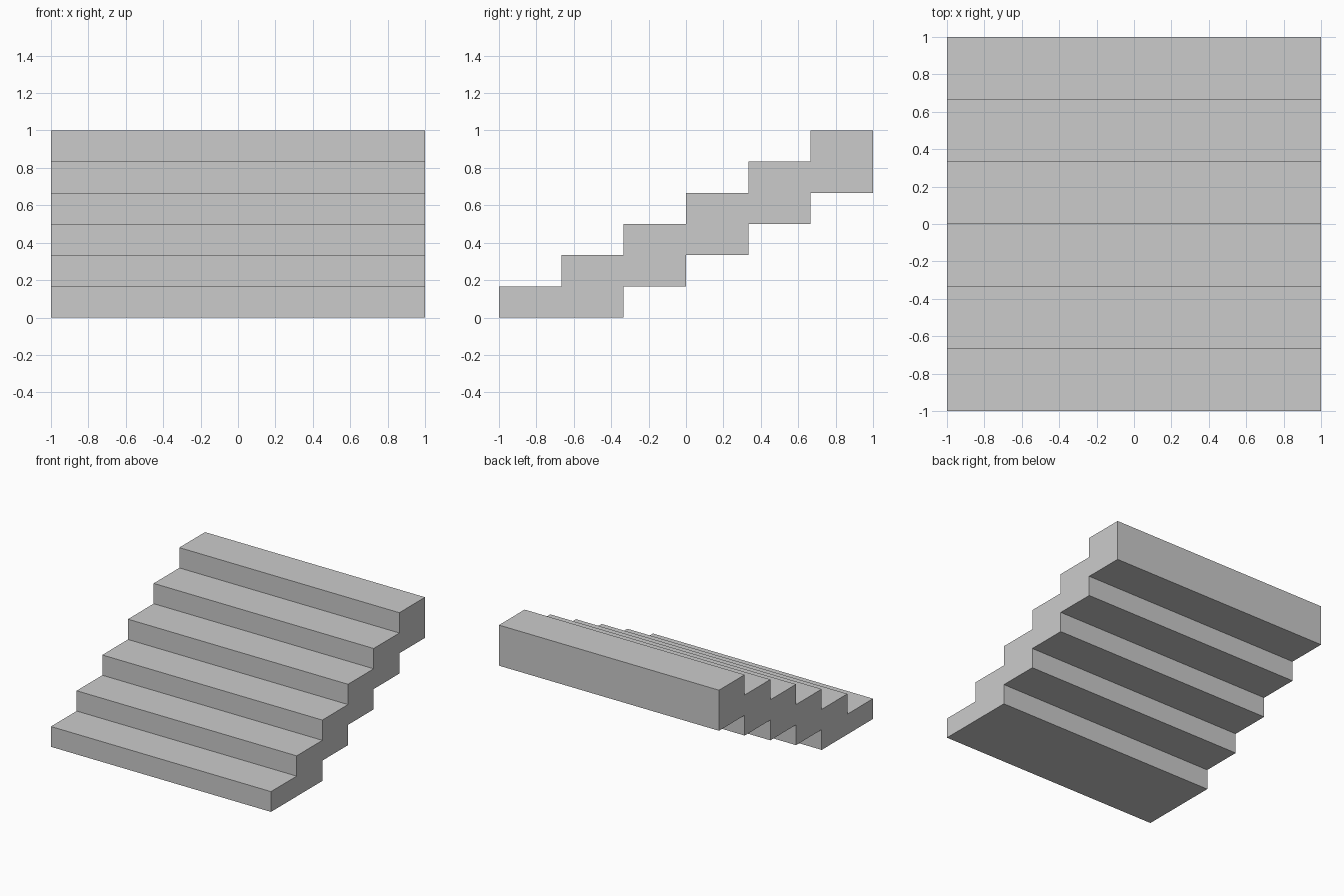
import bpy
import bmesh

if "Cube" in bpy.data.objects:
    bpy.data.objects.remove(bpy.data.objects["Cube"])

STEPS = 6
RUN, RISE = 2 / STEPS, 1 / STEPS
HALF_WIDTH = 1.0

# Side profile (y, z): treads going up, then the stepped underside coming down
profile = []
for i in range(STEPS):
    y, z = -1 + i * RUN, i * RISE
    profile += [(y, z), (y, z + RISE)]
profile.append((1, 1))
for i in range(STEPS - 1, 1, -1):
    y, z = -1 + i * RUN, (i - 1) * RISE
    profile += [(y + RUN, z), (y, z)]
profile.append((-1 + 2 * RUN, 0))

# Extrude the profile across the full width
bm = bmesh.new()
side = bm.faces.new([bm.verts.new((-HALF_WIDTH, y, z)) for y, z in profile])
ext = bmesh.ops.extrude_face_region(bm, geom=[side], use_keep_orig=True)
verts = [g for g in ext["geom"] if isinstance(g, bmesh.types.BMVert)]
bmesh.ops.translate(bm, verts=verts, vec=(2 * HALF_WIDTH, 0, 0))
bmesh.ops.remove_doubles(bm, verts=bm.verts, dist=1e-5)
bmesh.ops.recalc_face_normals(bm, faces=bm.faces)

mesh = bpy.data.meshes.new("staircase")
bm.to_mesh(mesh)
bm.free()

grey = bpy.data.materials.new("light grey")
grey.diffuse_color = (0.6, 0.6, 0.6, 1)
grey.use_nodes = True
grey.node_tree.nodes["Principled BSDF"].inputs["Base Color"].default_value = grey.diffuse_color
mesh.materials.append(grey)

stairs = bpy.data.objects.new("staircase", mesh)
bpy.context.collection.objects.link(stairs)
